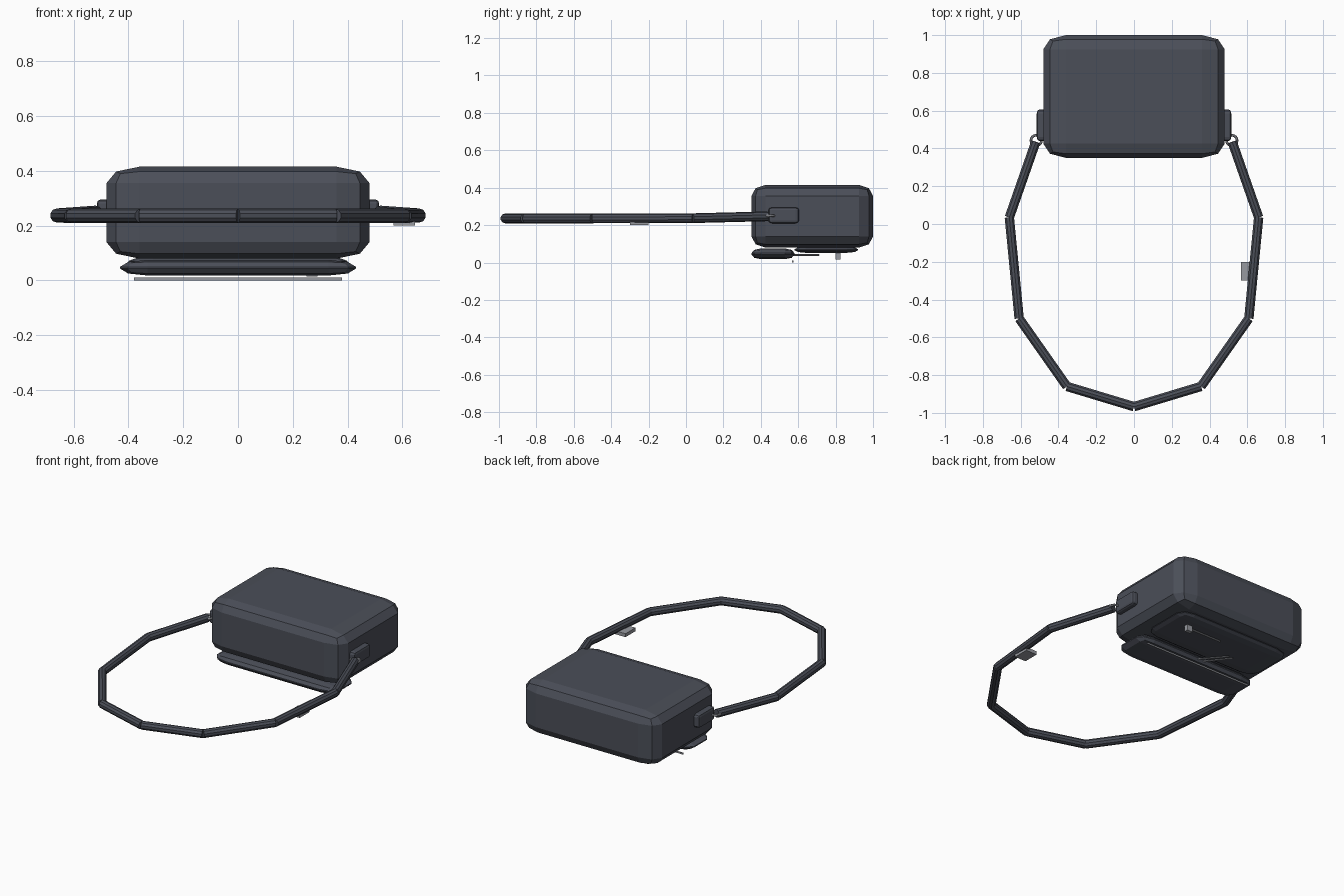
import bpy, bmesh, math
from mathutils import Vector

if "Cube" in bpy.data.objects:
    bpy.data.objects.remove(bpy.data.objects["Cube"])


def material(name, rgb):
    m = bpy.data.materials.new(name)
    m.diffuse_color = (*rgb, 1)
    m.use_nodes = True
    m.node_tree.nodes["Principled BSDF"].inputs["Base Color"].default_value = m.diffuse_color
    return m


FABRIC = material("dark slate fabric", (0.070, 0.077, 0.098))
METAL = material("grey metal", (0.31, 0.32, 0.35))


def finish(bm, name, mat):
    bmesh.ops.recalc_face_normals(bm, faces=bm.faces)
    mesh = bpy.data.meshes.new(name)
    bm.to_mesh(mesh)
    bm.free()
    mesh.materials.append(mat)
    ob = bpy.data.objects.new(name, mesh)
    bpy.context.collection.objects.link(ob)
    return ob


def rounded_box(name, lo, hi, radii, mat, segments=2):
    """Bevelled box between two corners, with its own rounding along each axis."""
    bm = bmesh.new()
    bmesh.ops.create_cube(bm, size=2)
    f = 0.25
    bmesh.ops.bevel(bm, geom=bm.edges[:], offset=f, segments=segments,
                    profile=0.5, affect='EDGES')
    for v in bm.verts:
        for i in range(3):
            c, half, r = v.co[i], (hi[i] - lo[i]) / 2, radii[i]
            a = abs(c)
            if a <= 1 - f:
                d = a / (1 - f) * (half - r)
            else:
                d = half - r + (a - 1 + f) / f * r
            v.co[i] = (lo[i] + hi[i]) / 2 + math.copysign(d, c)
    return finish(bm, name, mat)


def box(name, lo, hi, mat):
    bm = bmesh.new()
    bmesh.ops.create_cube(bm, size=1)
    for v in bm.verts:
        v.co = [(l + h) / 2 + c * (h - l) for l, h, c in zip(lo, hi, v.co)]
    return finish(bm, name, mat)


def rod(name, a, b, radius, mat, sides=10):
    a, b = Vector(a), Vector(b)
    bm = bmesh.new()
    bmesh.ops.create_cone(bm, cap_ends=True, segments=sides, radius1=radius,
                          radius2=radius, depth=(b - a).length)
    rot = (b - a).to_track_quat('Z', 'Y')
    for v in bm.verts:
        v.co = rot @ v.co + (a + b) / 2
    return finish(bm, name, mat)


# Bag body, rear panel and pocket on its underside
rounded_box("bag_body", (-0.48, 0.35, 0.08), (0.48, 1.0, 0.415), (0.12, 0.075, 0.06), FABRIC)
rounded_box("under_panel", (-0.40, 0.58, 0.052), (0.40, 0.92, 0.085), (0.09, 0.06, 0.014), FABRIC)
rounded_box("under_pocket", (-0.43, 0.35, 0.018), (0.43, 0.58, 0.075), (0.10, 0.05, 0.025), FABRIC)

# Thin metal trim, clasp and tags underneath
box("pocket_trim", (-0.38, 0.568, 0.0), (0.38, 0.574, 0.01), METAL)
rod("pull_bar", (0.03, 0.81, 0.04), (0.29, 0.81, 0.04), 0.006, METAL, 8)
box("pull_tab", (0.25, 0.80, 0.015), (0.29, 0.825, 0.052), METAL)
for i, (x0, x1) in enumerate([(0.0, -0.12), (-0.04, -0.15)]):
    rod(f"pull_cord_{i + 1}", (x0, 0.57, 0.04), (x1, 0.71, 0.04), 0.005, METAL, 6)

# Side tabs and strap rings
for s, side in ((1, "right"), (-1, "left")):
    xs = sorted((s * 0.465, s * 0.515))
    rounded_box(f"side_tab_{side}", (xs[0], 0.44, 0.21), (xs[1], 0.605, 0.295),
                (0.012, 0.02, 0.015), FABRIC)
    bpy.ops.mesh.primitive_torus_add(major_segments=16, minor_segments=6, major_radius=0.028,
                                     minor_radius=0.007, location=(s * 0.518, 0.442, 0.25))
    ring = bpy.context.object
    ring.name = f"strap_ring_{side}"
    ring.data.materials.append(METAL)

# Strap made of straight tube sections
half = [(0.52, 0.435, 0.247), (0.66, 0.035, 0.237), (0.608, -0.50, 0.236),
        (0.355, -0.86, 0.236), (0, -0.967, 0.236)]
path = half + [(-x, y, z) for x, y, z in reversed(half[:-1])]
for i in range(len(path) - 1):
    rod(f"strap_section_{i + 1}", path[i], path[i + 1], 0.026, FABRIC)

# Strap adjuster
box("strap_buckle", (0.567, -0.30, 0.2), (0.645, -0.20, 0.222), METAL)
